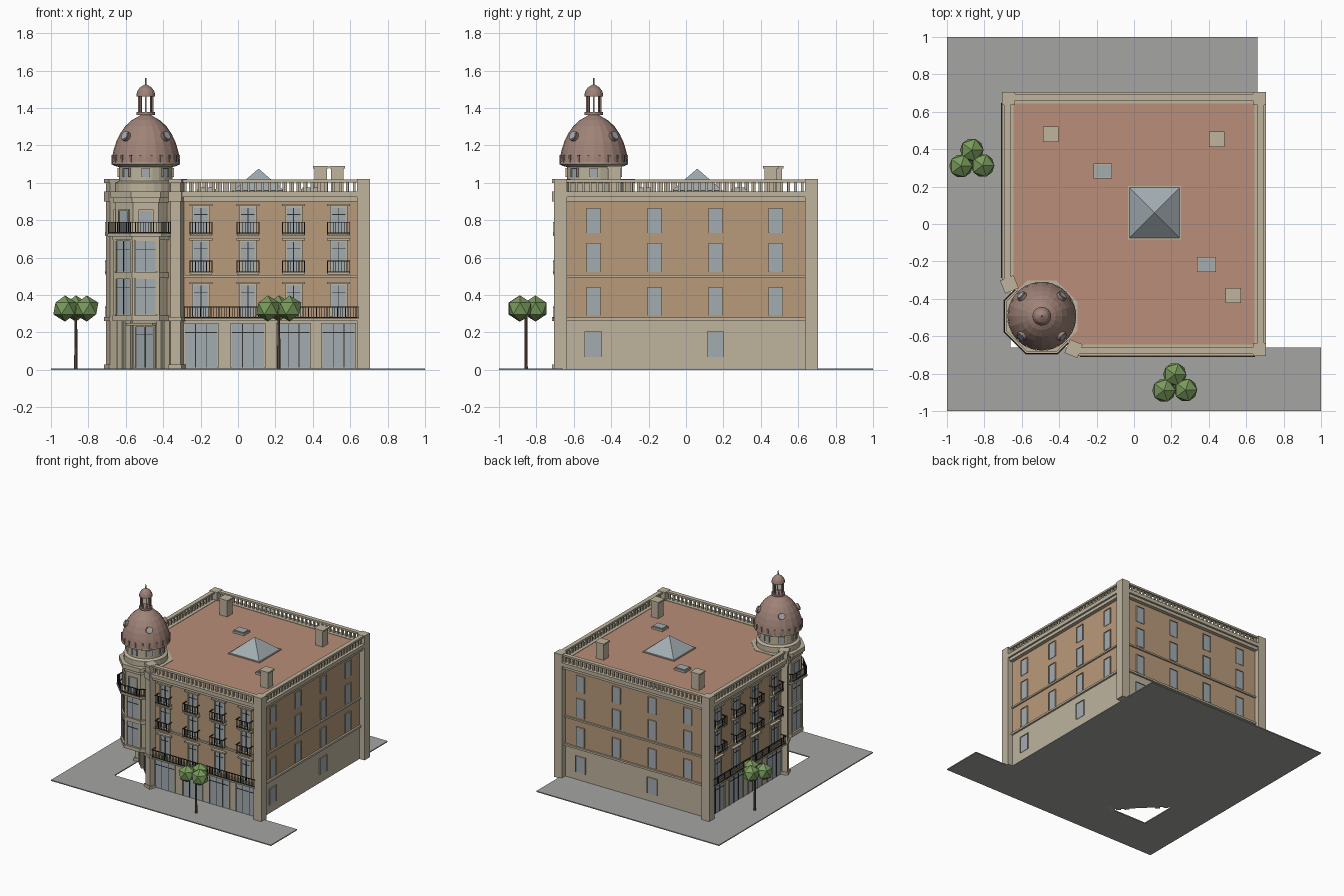
import bpy, bmesh, math
from mathutils import Matrix, Vector

if "Cube" in bpy.data.objects:
    bpy.data.objects.remove(bpy.data.objects["Cube"])

COL = {"stone": (.74, .70, .61), "wall": (.72, .60, .48), "glass": (.63, .67, .69),
       "iron": (.22, .20, .19), "copper": (.62, .51, .47), "roof": (.72, .55, .47),
       "paving": (.64, .64, .63), "leaf": (.47, .60, .36), "bark": (.42, .34, .28)}
mats = {}
for k, c in COL.items():
    mats[k] = bpy.data.materials.new(k)
    mats[k].diffuse_color = [v ** 2.2 for v in c] + [1]
parts = {}


def part(name, mat):
    return parts.setdefault(name, (bmesh.new(), mat))[0]


def frame(o, ang, s=1):
    # local axes: u along the wall, d outward, z up
    a = math.radians(ang)
    n = Vector((math.cos(a), math.sin(a), 0))
    t = Vector((-n.y, n.x, 0)) * s
    return Matrix(((t.x, n.x, 0, o[0]), (t.y, n.y, 0, o[1]), (0, 0, 1, 0), (0, 0, 0, 1)))


def box(name, mat, F, u0, u1, d0, d1, z0, z1):
    m = F @ Matrix.Translation(((u0 + u1) / 2, (d0 + d1) / 2, (z0 + z1) / 2)) \
        @ Matrix.Diagonal((u1 - u0, d1 - d0, z1 - z0, 1))
    bmesh.ops.create_cube(part(name, mat), size=1, matrix=m)


def prism(name, mat, pts, z0, z1):
    bm = part(name, mat)
    lo, hi = [[bm.verts.new((x, y, z)) for x, y in pts] for z in (z0, z1)]
    bm.faces.new(lo[::-1])
    bm.faces.new(hi)
    for i in range(len(pts)):
        j = (i + 1) % len(pts)
        bm.faces.new((lo[i], lo[j], hi[j], hi[i]))


def lathe(name, mat, o, prof, n, phase=0.0):
    bm = part(name, mat)
    rings = [[bm.verts.new((o[0] + r * math.cos(phase + 2 * math.pi * i / n),
                            o[1] + r * math.sin(phase + 2 * math.pi * i / n), z))
              for i in range(n)] for r, z in prof]
    for a, b in zip(rings, rings[1:]):
        for i in range(n):
            j = (i + 1) % n
            bm.faces.new((a[i], a[j], b[j], b[i]))
    bm.faces.new(rings[0][::-1])
    bm.faces.new(rings[-1])


def window(F, u, w, z0, z1, d, name, cols=1, transom=None, f=.007):
    # pane with surround and glazing bars
    box(name + "_glass", "glass", F, u - w / 2, u + w / 2, d - .01, d + .003, z0, z1)
    for s in (-1, 1):
        c = u + s * (w + f) / 2
        box(name + "_frames", "stone", F, c - f / 2, c + f / 2, d - .01, d + .009, z0, z1 + f)
    box(name + "_frames", "stone", F, u - w / 2, u + w / 2, d - .01, d + .009, z1, z1 + f)
    for i in range(1, cols):
        c = u - w / 2 + w * i / cols
        box(name + "_bars", "iron", F, c - .002, c + .002, d, d + .006, z0, z1)
    if transom:
        box(name + "_bars", "iron", F, u - w / 2, u + w / 2, d, d + .006, transom - .002, transom + .002)


def railing(name, F, u0, u1, d, z0, z1, step=.014):
    for z in (z0 + .008, z1):
        box(name, "iron", F, u0, u1, d - .003, d + .003, z - .003, z + .002)
    n = max(1, round((u1 - u0) / step))
    for i in range(n + 1):
        u = u0 + (u1 - u0) * i / n
        box(name, "iron", F, u - .0017, u + .0017, d - .0017, d + .0017, z0, z1)


def balcony(F, u0, u1, z0, z1, d0=.66, d1=.712):
    box("balcony_slabs", "stone", F, u0, u1, d0, d1, z0 - .008, z0 + .003)
    railing("balcony_railings", F, u0, u1, d1 - .004, z0, z1)
    for u in (u0, u1):
        box("balcony_railings", "iron", F, u - .003, u + .003, d0, d1, z1 - .003, z1 + .002)
        box("balcony_railings", "iron", F, u - .002, u + .002, (d0 + d1) / 2 - .002,
            (d0 + d1) / 2 + .002, z0, z1)


W = Matrix.Identity(4)
T = (-.493, -.493)          # tower centre
K = 1 / math.cos(math.pi / 8)
OCT = math.pi / 8

# pavement with the triangular gap under the corner tower
box("pavement", "paving", W, -1, 1, -1, -.66, 0, .008)
box("pavement", "paving", W, -1, -.66, -.66, 1, 0, .008)
prism("pavement", "paving", [(-.33, -.66), (.66, -.66), (.66, 1), (-.66, 1), (-.66, -.33)], 0, .008)

# main volume with chamfered corner
plan = [(-.33, -.66), (.66, -.66), (.66, .66), (-.66, .66), (-.66, -.33)]
prism("ground_storey", "stone", plan, .004, .27)
prism("upper_walls", "wall", plan, .27, .905)
prism("parapet_base", "stone", plan, .905, .945)
prism("roof_deck", "roof", [(x * .985, y * .985) for x, y in plan], .945, .952)

front, left = frame((0, 0), 270), frame((0, 0), 180, -1)
right, back = frame((0, 0), 0), frame((0, 0), 90)

# cornices, string courses and balustrades on all sides
for F, u0 in ((front, -.30), (left, -.30), (right, -.64), (back, -.64)):
    box("string_courses", "stone", F, u0, .64, .65, .675, .264, .28)
    box("string_courses", "stone", F, u0, .64, .65, .672, .495, .508)
    box("cornice", "stone", F, u0, .64, .65, .69, .9, .925)
    box("cornice", "stone", F, u0, .64, .645, .705, .925, .955)
    box("balustrade_rail", "stone", F, u0, .64, .66, .695, 1.003, 1.018)
    n = round((.64 - u0) / .037)
    for i in range(n):
        u = u0 + (.64 - u0) * (i + .5) / n
        box("balusters", "stone", F, u - .007, u + .007, .67, .684, .95, 1.005)
for x, y in ((1, 1), (1, -1), (-1, 1)):
    box("corner_piers", "stone", W, .67 * x - .035, .67 * x + .035, .67 * y - .035, .67 * y + .035, 0, 1.02)

# street facades: shop windows, tall windows, hoods and balconies
for F in (front, left):
    for u in (-.198, .053, .297, .538):
        window(F, u, .172, .012, .245, .66, "shop", 3, .2)
        for z0, z1 in ((.285, .45), (.513, .683), (.722, .866)):
            window(F, u, .072, z0, z1, .66, "tall_window", 2, z1 - .035, .011)
            box("window_hoods", "stone", F, u - .062, u + .062, .655, .685, z1 + .01, z1 + .021)
        balcony(F, u - .059, u + .059, .517, .583)
        balcony(F, u - .059, u + .059, .724, .79)
    balcony(F, -.285, .645, .272, .336)

# plain rear facades
for F in (right, back):
    for i, u in enumerate((-.495, -.168, .158, .48)):
        for z0, z1 in ((.29, .44), (.524, .674), (.733, .862)):
            window(F, u, .068, z0, z1, .66, "rear_window", f=.004)
        if i in (0, 2):
            window(F, u, .085, .07, .2, .66, "rear_window", f=.004)

# angled piers beside the tower
for F in (frame((-.325, -.672), 248), frame((-.672, -.325), 202)):
    box("tower_piers", "stone", F, -.03, .03, -.04, .025, 0, 1.0)
    for z0, z1 in ((0, .03), (.262, .282), (.9, .955), (1.0, 1.02)):
        box("tower_piers", "stone", F, -.037, .037, -.045, .033, z0, z1)

# corner entrance
door = frame((-.495, -.495), 225)
window(door, 0, .135, .012, .23, 0, "door", 2, .19, .014)
box("door_hood", "stone", door, -.1, .1, -.01, .045, .238, .252)
for s in (-1, 1):
    for c in (.115, .18):
        box("door_pilasters", "stone", door, s * c - .018, s * c + .018, -.01, .016, 0, .265)

# octagonal tower bay
lathe("tower_bay", "stone", T, [(.163 * K, .27), (.163 * K, .95)], 8, OCT)
for r, z0, z1 in ((.178, .262, .29), (.176, .49, .52), (.178, .695, .712), (.205, .712, .728),
                  (.175, .895, .92), (.19, .92, .955)):
    lathe("tower_bands", "stone", T, [(r * K, z0), (r * K, z1)], 8, OCT)
for a in (180, 225, 270):
    F = frame(T, a)
    for z0, z1 in ((.295, .487), (.525, .69)):
        window(F, 0, .104, z0, z1, .163, "bay_window", 2, z1 - .045)
    window(F, 0, .066, .735, .85, .163, "bay_window", 1)
    for s in (-1, 1):
        box("tower_pilasters", "stone", F, s * .066 - .006, s * .066 + .006, .155, .173, .29, .7)
for a, u0, u1 in ((135, 0, .083), (180, -.083, .083), (225, -.083, .083), (270, -.083, .083), (315, -.083, 0)):
    railing("tower_railing", frame(T, a), u0, u1, .2, .728, .79)

# drum under the dome
lathe("drum", "stone", T, [(.165, .95), (.165, 1.0), (.143, 1.01), (.143, 1.085), (.165, 1.09),
                           (.184, 1.1), (.184, 1.11)], 24)
for i in range(8):
    window(frame(T, 45 * i), 0, .036, 1.03, 1.075, .143, "drum_window", f=.005)

# ribbed dome with studs and round windows
lathe("dome", "copper", T, [(.184, 1.11), (.18, 1.14), (.172, 1.175), (.158, 1.22), (.138, 1.262),
                            (.11, 1.303), (.075, 1.335), (.04, 1.355), (.03, 1.362)], 20)
for i in range(20):
    box("dome_studs", "copper", frame(T, 18 * i + 9), -.006, .006, .165, .185, 1.11, 1.15)
for a in (45, 135, 225, 315):
    m = frame(T, a) @ Matrix.Translation((0, .148, 1.248)) @ Matrix.Rotation(math.radians(-65), 4, 'X')
    for nm, mt, r, h in (("oculus_rims", "copper", .027, .024), ("oculus_glass", "glass", .02, .03)):
        bmesh.ops.create_cone(part(nm, mt), cap_ends=True, segments=12, radius1=r, radius2=r,
                              depth=h, matrix=m)

# lantern and spire
lathe("lantern_base", "copper", T, [(.05, 1.362), (.05, 1.378)], 16)
for i in range(8):
    box("lantern_posts", "copper", frame(T, 45 * i), -.004, .004, .034, .042, 1.375, 1.465)
lathe("lantern_dome", "copper", T, [(.05, 1.462), (.05, 1.472), (.045, 1.49), (.033, 1.508),
                                    (.015, 1.52), (.005, 1.525), (.003, 1.56)], 16)

# rooftop: glazed pyramid, skylights, chimneys
box("pyramid_curb", "stone", W, -.032, .252, -.082, .202, .95, .96)
lathe("glass_pyramid", "glass", (.11, .06), [(.14 * 2 ** .5, .955), (.001, 1.075)], 4, math.pi / 4)
for x, y in ((-.167, .283), (.388, -.217)):
    box("skylight_curbs", "stone", W, x - .05, x + .05, y - .04, y + .04, .95, .968)
    box("skylight_glass", "glass", W, x - .043, x + .043, y - .033, y + .033, .96, .975)
for x, y in ((-.445, .48), (.443, .453), (.53, -.382)):
    box("chimneys", "stone", W, x - .034, x + .034, y - .034, y + .034, .95, 1.08)
    box("chimneys", "stone", W, x - .041, x + .041, y - .041, y + .041, 1.078, 1.09)

# street trees
for x, y in ((-.867, .345), (.218, -.855)):
    lathe("tree_trunks", "bark", (x, y), [(.009, .004), (.007, .3)], 8)
    for dx, dy in ((-.058, -.035), (.058, -.032), (0, .05)):
        bmesh.ops.create_icosphere(part("tree_crowns", "leaf"), subdivisions=1, radius=.07,
                                   matrix=Matrix.Translation((x + dx, y + dy, .328)))

for name, (bm, mat) in parts.items():
    bmesh.ops.recalc_face_normals(bm, faces=bm.faces)
    me = bpy.data.meshes.new(name)
    bm.to_mesh(me)
    bm.free()
    me.materials.append(mats[mat])
    bpy.context.collection.objects.link(bpy.data.objects.new(name, me))

for m in bpy.data.materials:
    if m.users and not m.is_grease_pencil:
        m.use_nodes = True
        m.node_tree.nodes["Principled BSDF"].inputs["Base Color"].default_value = m.diffuse_color
